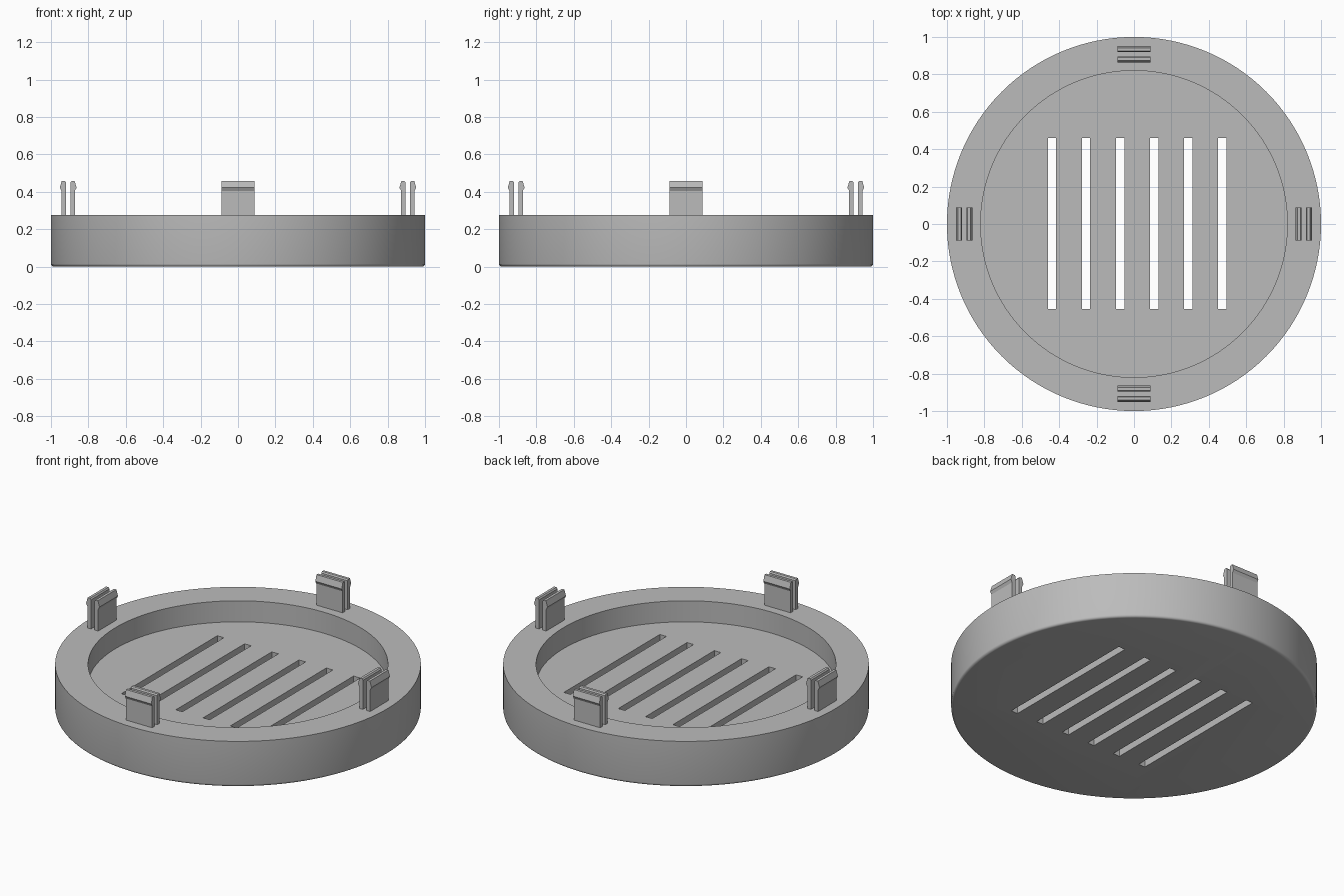
import bpy, bmesh, math
from mathutils import Matrix

cube = bpy.data.objects.get("Cube")
if cube:
    bpy.data.objects.remove(cube, do_unlink=True)

grey = bpy.data.materials.new("plain grey")
grey.use_nodes = True
colour = (0.5, 0.5, 0.5, 1)
grey.diffuse_color = colour
grey.node_tree.nodes["Principled BSDF"].inputs["Base Color"].default_value = colour

RIM_Z, FLOOR_Z, TOP_Z = 0.275, 0.148, 0.458


def make_object(name, bm):
    bmesh.ops.recalc_face_normals(bm, faces=bm.faces)
    mesh = bpy.data.meshes.new(name)
    bm.to_mesh(mesh)
    bm.free()
    mesh.materials.append(grey)
    obj = bpy.data.objects.new(name, mesh)
    bpy.context.collection.objects.link(obj)
    return obj


def lathe(name, profile, steps):
    """Revolve an (r, z) profile, capping both open ends."""
    bm = bmesh.new()
    rings = []
    for r, z in profile:
        rings.append([bm.verts.new((r * math.cos(a), r * math.sin(a), z))
                      for a in (math.tau * i / steps for i in range(steps))])
    for low, high in zip(rings, rings[1:]):
        for i in range(steps):
            j = (i + 1) % steps
            bm.faces.new((low[i], low[j], high[j], high[i]))
    bm.faces.new(rings[0])
    bm.faces.new(rings[-1])
    return make_object(name, bm)


# Round dish with a rounded bottom edge and a recessed floor
R = 0.015
edge = [(1 - R + R * math.sin(a), R - R * math.cos(a))
        for a in (math.pi / 2 * i / 4 for i in range(5))]
body = lathe("vent_body", edge + [(1, RIM_Z), (0.82, RIM_Z), (0.82, FLOOR_Z)], 128)

# Six slots through the floor
bm = bmesh.new()
for i in range(6):
    place = Matrix.Translation((-0.438 + 0.182 * i, 0.002, 0.1))
    bmesh.ops.create_cube(bm, size=1, matrix=place @ Matrix.Diagonal((0.044, 0.915, 0.4, 1)))
cutter = make_object("slot_cutter", bm)
cut = body.modifiers.new("slots", "BOOLEAN")
cut.object = cutter
cut.solver = "EXACT"
bpy.context.view_layer.objects.active = body
body.select_set(True)
bpy.ops.object.modifier_apply(modifier=cut.name)
bpy.data.objects.remove(cutter, do_unlink=True)
bpy.ops.object.shade_smooth_by_angle(angle=math.radians(30))


def clip(name, angle):
    """Pair of snap prongs whose hooks point away from each other."""
    bm = bmesh.new()
    prong = [(0.012, RIM_Z - 0.01), (0.036, RIM_Z - 0.01), (0.036, 0.405),
             (0.045, 0.422), (0.034, TOP_Z), (0.018, TOP_Z), (0.012, 0.45)]
    for side in (-1, 1):
        ends = [[bm.verts.new((0.908 + side * d, y, z)) for d, z in prong]
                for y in (-0.088, 0.088)]
        for end in ends:
            bm.faces.new(end)
        for i in range(len(prong)):
            j = (i + 1) % len(prong)
            bm.faces.new((ends[0][i], ends[0][j], ends[1][j], ends[1][i]))
    bm.transform(Matrix.Rotation(angle, 4, "Z"))
    make_object(name, bm)


# Four clips around the rim
for i, side in enumerate(("left", "back", "right", "front")):
    clip(side + "_clip", i * math.pi / 2)
